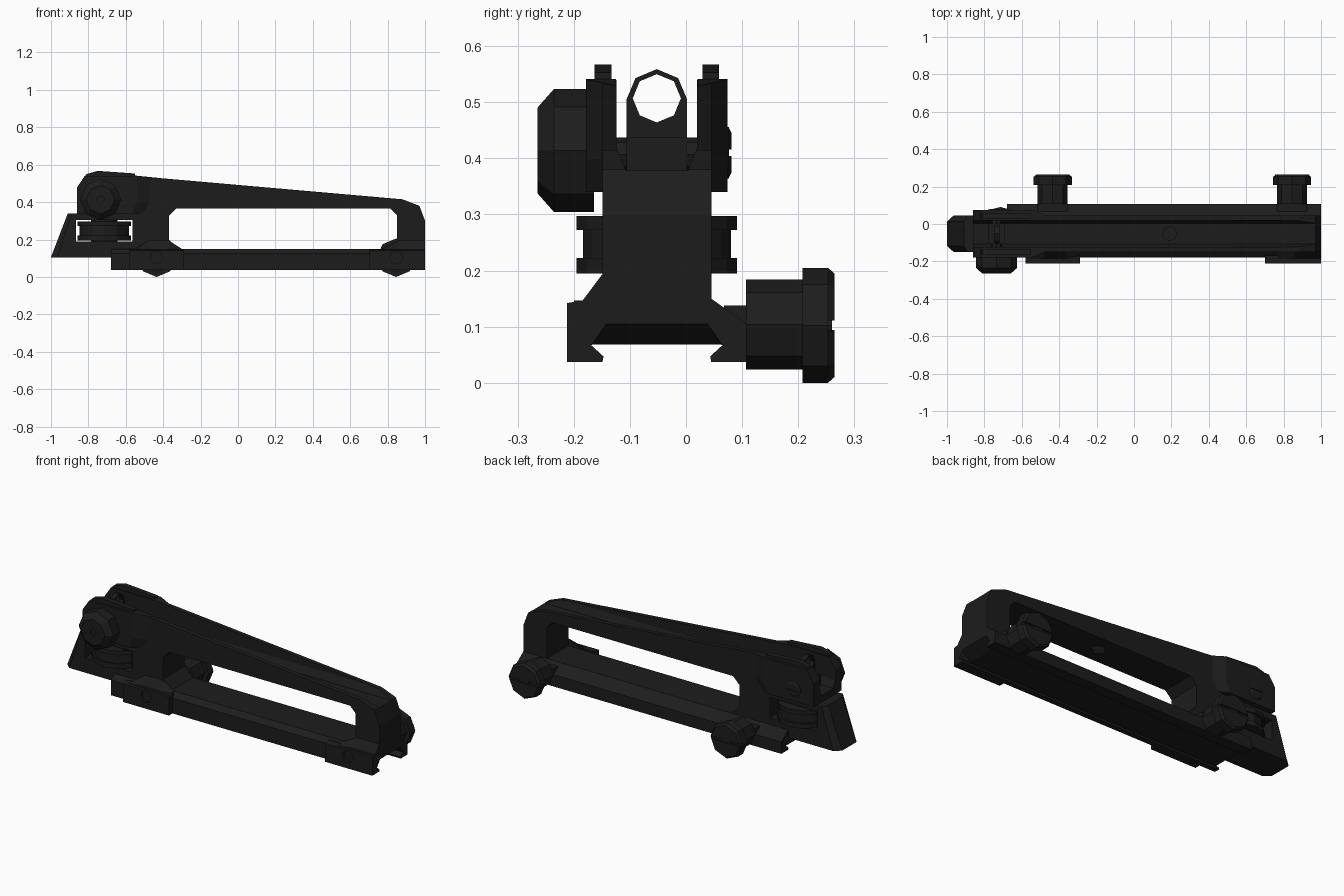
import bpy, bmesh, math

C = -0.052   # y of the body's centre plane; all parts are laid out around it
mat = bpy.data.materials.new("matte black")
mat.diffuse_color = (0.012, 0.012, 0.012, 1)


def loft(name, axis, rings):
    """Closed solid through rings of (position along axis, outline)."""
    put = {'x': lambda p, a, b: (p, a + C, b),
           'y': lambda p, a, b: (a, p + C, b),
           'z': lambda p, a, b: (a, b + C, p)}[axis]
    bm = bmesh.new()
    vs = [[bm.verts.new(put(p, a, b)) for a, b in pts] for p, pts in rings]
    n = len(vs[0])
    for r0, r1 in zip(vs, vs[1:]):
        for i in range(n):
            j = (i + 1) % n
            bm.faces.new((r0[i], r0[j], r1[j], r1[i]))
    bm.faces.new(vs[0])
    bm.faces.new(vs[-1])
    bmesh.ops.recalc_face_normals(bm, faces=bm.faces)
    me = bpy.data.meshes.new(name)
    bm.to_mesh(me)
    bm.free()
    me.materials.append(mat)
    ob = bpy.data.objects.new(name, me)
    bpy.context.collection.objects.link(ob)
    return ob


def prism(name, axis, p0, p1, pts, end=None):
    return loft(name, axis, [(p0, pts), (p1, end or pts)])


def box(name, x0, x1, y0, y1, z0, z1):
    return prism(name, 'z', z0, z1, [(x0, y0), (x1, y0), (x1, y1), (x0, y1)])


def ngon(a, b, r, n=8):
    return [(a + r * math.sin(2 * math.pi * i / n), b + r * math.cos(2 * math.pi * i / n))
            for i in range(n)]


def turned(name, axis, a, b, steps, n=8):
    return loft(name, axis, [(p, ngon(a, b, r, n)) for p, r in steps])


def cut(ob, *cutters):
    for c in cutters:
        m = ob.modifiers.new("cut", 'BOOLEAN')
        m.operation, m.solver, m.object = 'DIFFERENCE', 'EXACT', c
        bpy.context.view_layer.objects.active = ob
        bpy.ops.object.modifier_apply(modifier=m.name)
        bpy.data.objects.remove(c)


# handle: side outline, grip window, sighting channel, wheel slot, floor hole
handle = prism("handle", 'y', -0.097, 0.097, [
    (-0.86, 0.105), (-0.86, 0.48), (-0.82, 0.54), (-0.55, 0.54), (0.88, 0.415),
    (0.97, 0.38), (1, 0.3), (1, 0.11), (-0.68, 0.105)])
cut(handle,
    prism("window", 'y', -0.3, 0.3, [
        (-0.37, 0.2), (-0.37, 0.325), (-0.33, 0.365), (0.815, 0.365), (0.85, 0.33),
        (0.85, 0.2), (0.85, 0.148), (-0.315, 0.148)]),
    prism("channel", 'x', -1.2, 1.2, [(-0.055, 0.378), (0.055, 0.378), (0.072, 0.42),
                                      (0.072, 0.8), (-0.072, 0.8), (-0.072, 0.42)]),
    box("slot", -0.9, -0.565, -0.3, 0.3, 0.19, 0.305),
    turned("floor_hole", 'z', 0.19, 0, [(0.3, 0.038), (0.45, 0.038)]))

# sloped tail with chamfered rear corners
prism("tail", 'z', 0.105, 0.34,
      [(-1, -0.065), (-0.965, -0.097), (-0.866, -0.097), (-0.866, 0.097), (-0.965, 0.097), (-1, 0.065)],
      [(-0.91, -0.065), (-0.89, -0.097), (-0.866, -0.097), (-0.866, 0.097), (-0.89, 0.097), (-0.91, 0.065)])
box("tail_joint", -0.867, -0.859, -0.097, 0.097, 0.105, 0.19)
box("tail_bridge", -0.867, -0.859, -0.097, 0.097, 0.305, 0.34)


# dovetail base rail, with its slot flaring open at the front end
def rail(z, w):
    return [(-w, z), (-0.117, 0.067), (-0.095, 0.047), (-0.097, 0.037), (-0.128, 0.037),
            (-0.128, 0.125), (-0.097, 0.15), (0.097, 0.15), (0.16, 0.105), (0.16, 0.037),
            (0.097, 0.037), (0.095, 0.047), (0.117, 0.067), (w, z)]


loft("base_rail", 'x', [(-0.68, rail(0.068, 0.115)), (0.93, rail(0.068, 0.115)),
                        (1, rail(0.105, 0.09))])

# clamps, their fillets, recessed cross bolts and thumb nuts
low = [(-0.16, 0.12), (-0.16, 0.146), (-0.132, 0.146), (-0.096, 0.15), (-0.096, 0.12)]
high = [(-0.16, 0.12), (-0.16, 0.147), (-0.132, 0.147), (-0.096, 0.195), (-0.096, 0.12)]
for x0, x1, kx, fillet in (
        (-0.58, -0.29, -0.435, [(-0.55, low), (-0.48, high), (-0.37, high), (-0.3, low)]),
        (0.7, 1, 0.845, [(0.77, low), (0.86, high), (1, high)])):
    clamp = prism("clamp", 'x', x0, x1, [
        (-0.16, 0.037), (-0.097, 0.037), (-0.095, 0.047),
        (-0.117, 0.067), (-0.117, 0.147), (-0.132, 0.147), (-0.16, 0.142)])
    cut(clamp, turned("bolt_recess", 'y', kx, 0.105, [(-0.2, 0.034), (-0.145, 0.034)]))
    loft("clamp_fillet", 'x', [(p, [(max(a, -0.148), b) for a, b in pts]) for p, pts in fillet])
    box("nut_seat", kx - 0.08, kx + 0.08, 0.12, 0.16, 0.068, 0.138)
    turned("thumb_nut_neck", 'y', kx, 0.104, [(0.159, 0.08), (0.262, 0.08)])
    cap = turned("thumb_nut", 'y', kx, 0.1025,
                 [(0.26, 0.1025), (0.305, 0.1025), (0.317, 0.092)])
    cut(cap, box("nut_slot", kx - 0.2, kx + 0.2, 0.305, 0.4, 0.094, 0.111))
    turned("bolt_end", 'y', kx, 0.1025, [(0.29, 0.03), (0.312, 0.03)])

# flared sight ears, tapering into the handle, with raised top ridges
for s in (-1, 1):
    ear = [(-0.86, 0.34), (-0.86, 0.48), (-0.82, 0.54), (-0.55, 0.541)]
    prism("sight_ear", 'y', s * 0.0725, s * 0.126,
          ear + [(-0.42, 0.529), (-0.42, 0.4), (-0.47, 0.34)],
          ear + [(-0.54, 0.541), (-0.54, 0.4), (-0.565, 0.34)])
    prism("ear_ridge", 'y', s * 0.081, s * 0.111, [
        (-0.83, 0.52), (-0.81, 0.55), (-0.75, 0.567), (-0.55, 0.553), (-0.55, 0.52)])

# elevation wheel
turned("elevation_wheel", 'z', -0.715, 0, [
    (0.195, 0.143), (0.222, 0.143), (0.222, 0.132), (0.272, 0.132), (0.272, 0.143), (0.297, 0.143)], 12)
turned("wheel_post", 'z', -0.715, 0, [(0.15, 0.07), (0.35, 0.07)])

# windage knob and the screw head on the other ear
knob = turned("windage_knob", 'y', -0.735, 0.414, [
    (-0.112, 0.11), (-0.183, 0.11), (-0.213, 0.076)])
cut(knob, turned("knob_dimple", 'y', -0.735, 0.414, [(-0.25, 0.02), (-0.203, 0.02)]))
screw = turned("windage_screw", 'y', -0.735, 0.41, [(0.12, 0.046), (0.128, 0.046), (0.133, 0.035)])
cut(screw, box("screw_slot", -0.8, -0.67, 0.129, 0.2, 0.404, 0.416))

# rear aperture on its carriage
box("aperture_carriage", -0.78, -0.69, -0.054, 0.054, 0.37, 0.437)
turned("windage_shaft", 'y', -0.735, 0.407, [(-0.1, 0.03), (0.1, 0.03)])
aperture = prism("aperture", 'x', -0.745, -0.72, [
    (-0.054, 0.43), (-0.054, 0.505), (-0.038, 0.543), (0, 0.559), (0.038, 0.543),
    (0.054, 0.505), (0.054, 0.43)])
cut(aperture, turned("peep_hole", 'x', 0, 0.507, [(-0.8, 0.043), (-0.6, 0.043)]))
